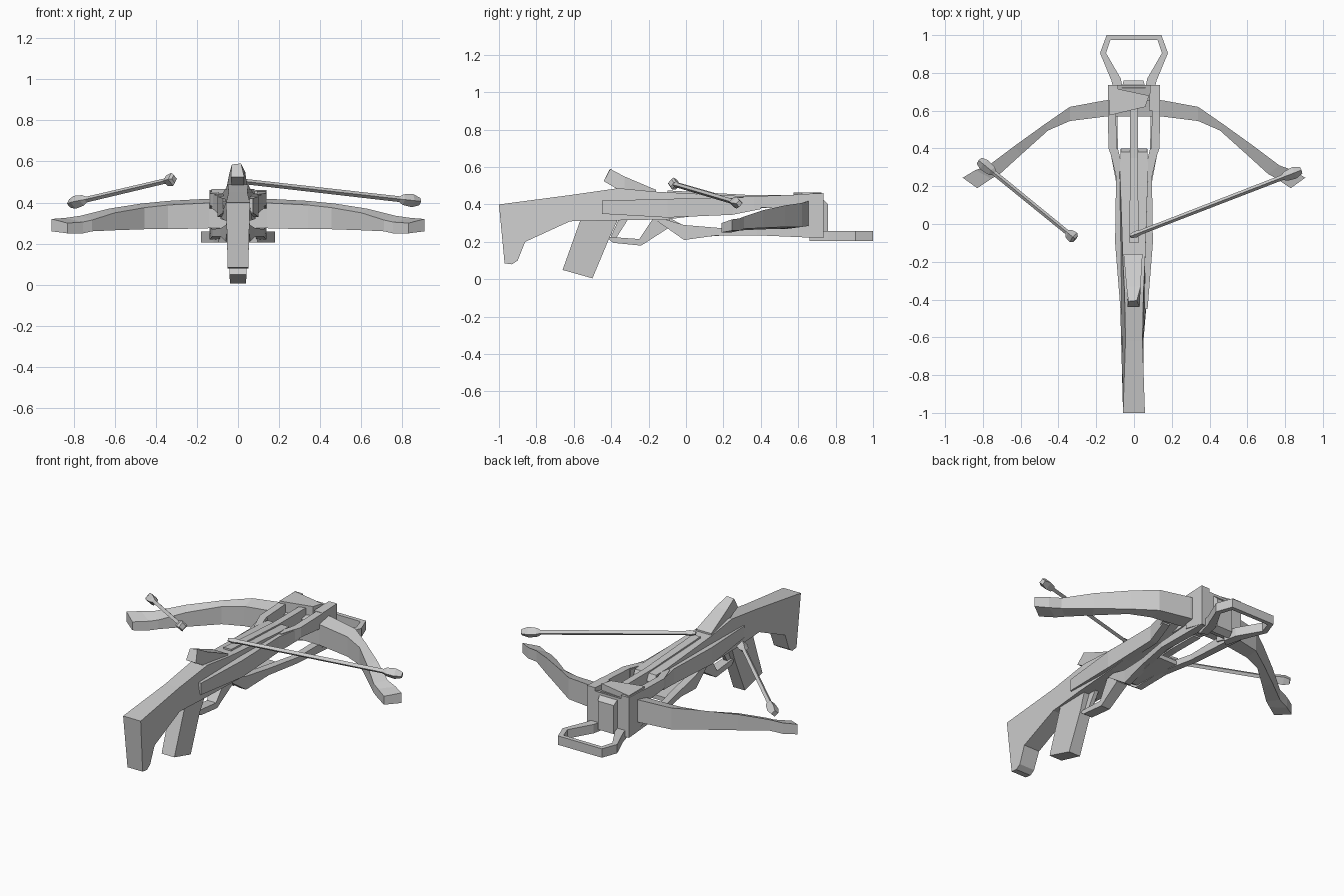
import bpy, bmesh
from mathutils import Vector


def loft(name, rings, mirror=False, closed=False):
    """Skin a list of equal-sized rings into a flat-shaded solid."""
    bm = bmesh.new()
    vs = [[bm.verts.new(p) for p in r] for r in rings]
    n = len(vs[0])
    pairs = list(zip(vs, vs[1:])) + ([(vs[-1], vs[0])] if closed else [])
    for a, b in pairs:
        for i in range(n):
            j = (i + 1) % n
            bm.faces.new((a[i], a[j], b[j], b[i]))
    if not closed:
        bm.faces.new(vs[0])
        bm.faces.new(vs[-1])
    bmesh.ops.recalc_face_normals(bm, faces=bm.faces)
    me = bpy.data.meshes.new(name)
    bm.to_mesh(me)
    bm.free()
    ob = bpy.data.objects.new(name, me)
    bpy.context.collection.objects.link(ob)
    if mirror:
        ob.modifiers.new("mirror", 'MIRROR').use_mirror_merge = False
    return ob


def along_y(name, secs, mirror=False):
    """Sections of (y, x0, x1, z0, z1)."""
    return loft(name, [[(x0, y, z0), (x1, y, z0), (x1, y, z1), (x0, y, z1)]
                       for y, x0, x1, z0, z1 in secs], mirror)


def plate(name, pts):
    """Side profile of (y, z, half_width) given a thickness across x."""
    return loft(name, [[(-w, y, z) for y, z, w in pts], [(w, y, z) for y, z, w in pts]])


def rod(name, a, b, stations, sides=4):
    """Straight rod with (distance fraction, radius) stations."""
    a, b = Vector(a), Vector(b)
    d = b - a
    u = d.cross(Vector((0, 0, 1))).normalized()
    v = d.cross(u).normalized()
    return loft(name, [[a + d * t + u * r * i + v * r * j
                        for i, j in ((1, 0), (0, 1), (-1, 0), (0, -1))] for t, r in stations])


# stock with hooked butt
plate("stock", [(-1, .40, .058), (-.97, .085, .05), (-.93, .08, .05), (-.90, .10, .05),
                (-.86, .20, .052), (-.62, .31, .05), (-.38, .315, .07), (-.10, .32, .085),
                (.02, .335, .085), (.26, .355, .075), (.40, .40, .07), (.38, .44, .07),
                (.29, .445, .075), (-.16, .468, .06), (-.36, .487, .05), (-.62, .45, .045)])

# raised flanks of the receiver
along_y("receiver_flank", [(-.45, .055, .072, .35, .42), (-.10, .06, .10, .33, .43),
                           (.25, .05, .095, .345, .435), (.40, .085, .13, .375, .44)], True)

# pistol grip
plate("grip", [(-.56, .33, .045), (-.66, .05, .042), (-.50, .005, .038),
               (-.41, .22, .035), (-.36, .33, .045)])

# trigger and guard
plate("trigger", [(-.36, .32, .012), (-.41, .21, .012), (-.38, .21, .012), (-.31, .32, .012)])
plate("trigger_guard", [(-.42, .22, .025), (-.39, .195, .03), (-.24, .18, .03),
                        (-.10, .27, .035), (-.08, .34, .04), (-.17, .335, .04),
                        (-.25, .215, .03), (-.39, .225, .025)])

# rear sight hood
loft("sight", [[(-.035, -.44, .525), (.03, -.44, .525), (.015, -.405, .59), (-.03, -.41, .585)],
               [(-.03, -.33, .46), (.03, -.33, .46), (.035, -.33, .55), (-.04, -.33, .55)],
               [(-.055, -.16, .455), (.045, -.16, .455), (.045, -.16, .478), (-.055, -.16, .478)]])

# bolt rail down the middle and open side rails
along_y("bolt_rail", [(-.10, -.025, .025, .42, .475), (.35, -.02, .02, .38, .45),
                      (.66, -.02, .02, .38, .45)])
along_y("side_rail", [(.28, .055, .09, .37, .44), (.40, .092, .135, .385, .445),
                      (.58, .095, .138, .37, .452), (.73, .095, .138, .36, .46)], True)

# lower fore arms that fork towards the front
along_y("fore_arm", [(-.16, .0, .045, .315, .335), (-.01, .02, .06, .21, .29),
                     (.17, .04, .085, .235, .275), (.38, .085, .125, .235, .27),
                     (.73, .09, .138, .22, .28)], True)
along_y("fore_keel", [(-.10, -.03, .03, .28, .335), (.0, -.03, .03, .22, .28),
                      (.28, -.07, .07, .24, .265)])

# front frame: posts, top bridge and nose plate
along_y("front_post", [(.60, .08, .138, .25, .455), (.735, .085, .138, .22, .46)], True)
loft("top_bridge", [[(-.13, .575, z), (.06, .62, z), (.08, .68, z), (-.13, .725, z)]
                    for z in (.40, .465)])
along_y("nose_plate", [(.66, -.10, .10, .24, .42), (.735, -.10, .10, .22, .44)])
along_y("nose_tab", [(.72, -.065, .06, .21, .44), (.76, -.055, .05, .23, .40)])

# bow limbs: outer point, inner point, bottom and top
limb = [(0, .66, 0, .57, .275, .42), (.15, .655, .14, .57, .275, .418),
        (.34, .62, .34, .545, .27, .408), (.47, .53, .455, .495, .27, .395),
        (.63, .415, .60, .365, .265, .37), (.77, .31, .71, .265, .26, .335),
        (.84, .285, .755, .24, .25, .325), (.907, .245, .83, .19, .25, .32)]
loft("bow_limb", [[(xo, yo, z0 + .01), (xi, yi, z0), (xi, yi, z1 - .02), (xo, yo, z1)]
                  for xo, yo, xi, yi, z0, z1 in limb], True)

# stirrup: outer and inner outline of the foot loop
outer = [(.095, .66), (.12, .76), (.18, .905), (.145, 1.0)]
inner = [(.055, .69), (.07, .77), (.148, .905), (.125, .975)]
half = list(zip(outer, inner))
path = [(o, i, 1) for o, i in half] + [(o, i, -1) for o, i in reversed(half)]
loft("stirrup", [[(s * o[0], o[1], .205), (s * i[0], i[1], .205),
                  (s * i[0], i[1], .258), (s * o[0], o[1], .258)] for o, i, s in path])

# loose string halves with knobbed ends
rod("string_left", (-.82, .335, .395), (-.31, -.08, .515),
    [(0, .02), (.05, .032), (.13, .026), (.16, .014), (.91, .013), (.93, .026), (.98, .032), (1, .02)])
rod("string_right", (.885, .285, .405), (-.02, -.065, .508),
    [(0, .018), (.04, .032), (.09, .026), (.11, .014), (.94, .013), (.97, .018), (1, .010)])
